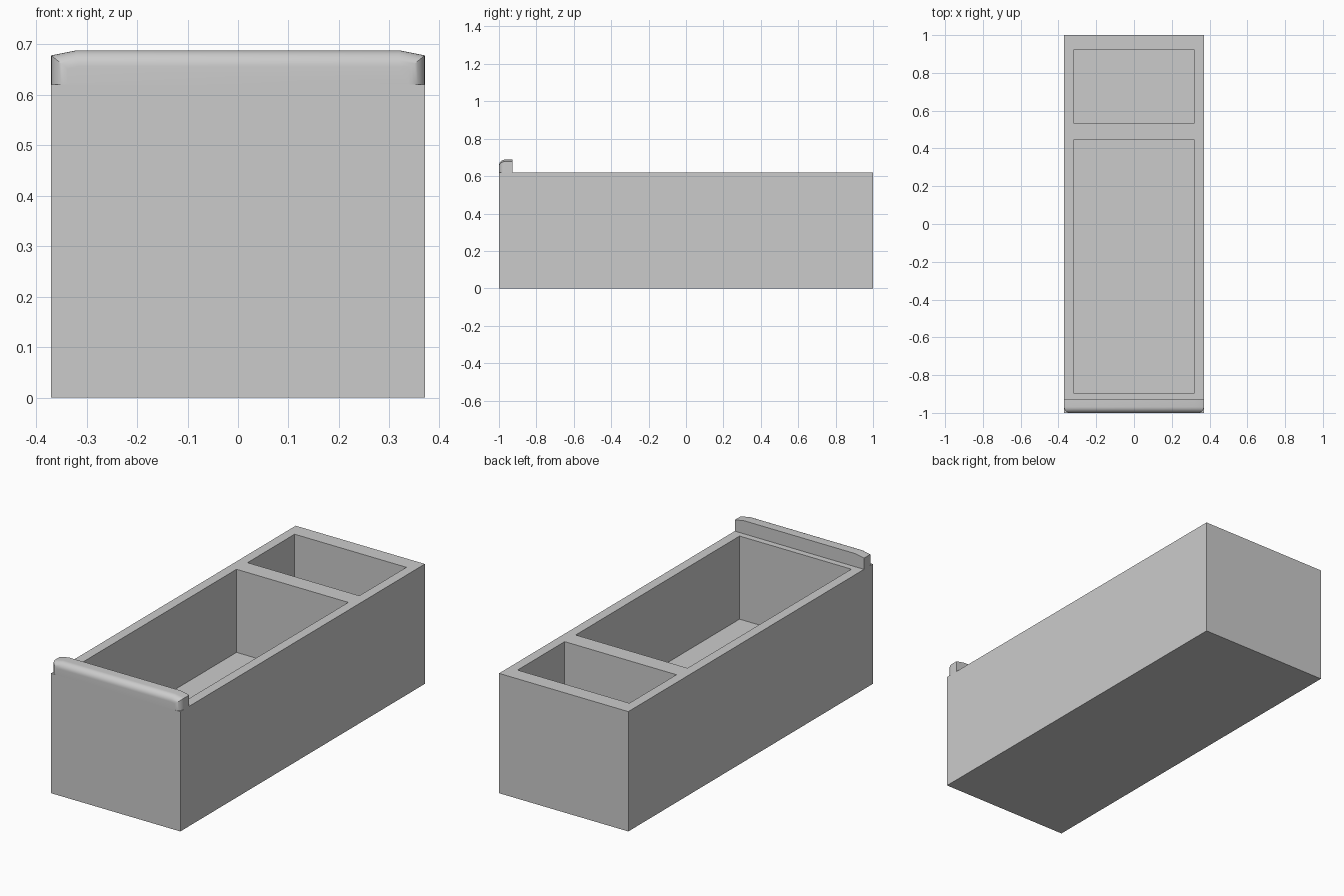
import bpy, bmesh

if "Cube" in bpy.data.objects:
    bpy.data.objects.remove(bpy.data.objects["Cube"])

HALF_W, HEIGHT, FLOOR = 0.37, 0.62, 0.19


def add_object(name, bm):
    bmesh.ops.recalc_face_normals(bm, faces=bm.faces)
    mesh = bpy.data.meshes.new(name)
    bm.to_mesh(mesh)
    bm.free()
    obj = bpy.data.objects.new(name, mesh)
    bpy.context.collection.objects.link(obj)
    return obj


def make_prism(profile, y0, y1):
    """Extrude an x-z outline from y0 to y1; returns bmesh and front face."""
    bm = bmesh.new()
    front = bm.faces.new([bm.verts.new((x, y0, z)) for x, z in profile])
    back = [bm.verts.new((x, y1, z)) for x, z in profile]
    bm.faces.new(back[::-1])
    f = list(front.verts)
    for i in range(len(f)):
        j = (i + 1) % len(f)
        bm.faces.new((f[i], back[i], back[j], f[j]))
    return bm, front


def make_box(name, half_w, y0, y1, z0, z1):
    outline = [(-half_w, z0), (half_w, z0), (half_w, z1), (-half_w, z1)]
    return add_object(name, make_prism(outline, y0, y1)[0])


# Block body with two open compartments
body = make_box("tray_body", HALF_W, -1, 1, 0, HEIGHT)
bpy.context.view_layer.objects.active = body
for name, y0, y1 in (("large_pocket_cutter", -0.895, 0.445),
                     ("small_pocket_cutter", 0.535, 0.92)):
    cutter = make_box(name, 0.32, y0, y1, FLOOR, HEIGHT + 0.2)
    cutter.hide_render = True
    mod = body.modifiers.new(name, 'BOOLEAN')
    mod.operation, mod.solver, mod.object = 'DIFFERENCE', 'EXACT', cutter
    bpy.ops.object.modifier_apply(modifier=mod.name)
    bpy.data.objects.remove(cutter)

# Raised front lip: sloped ends, rounded along its front outline
lip_outline = [(-HALF_W, HEIGHT), (HALF_W, HEIGHT), (HALF_W, 0.678),
               (0.32, 0.688), (-0.32, 0.688), (-HALF_W, 0.678)]
bm, front = make_prism(lip_outline, -1, -0.927)
rounded = [e for e in front.edges
           if any(v.co.z > HEIGHT + 0.01 for v in e.verts)]
bmesh.ops.bevel(bm, geom=rounded, offset=0.032, offset_type='OFFSET',
                segments=8, profile=0.5, affect='EDGES')
lip = add_object("front_lip", bm)
bpy.ops.object.select_all(action='DESELECT')
lip.select_set(True)
bpy.context.view_layer.objects.active = lip
bpy.ops.object.shade_smooth_by_angle(angle=0.52)
